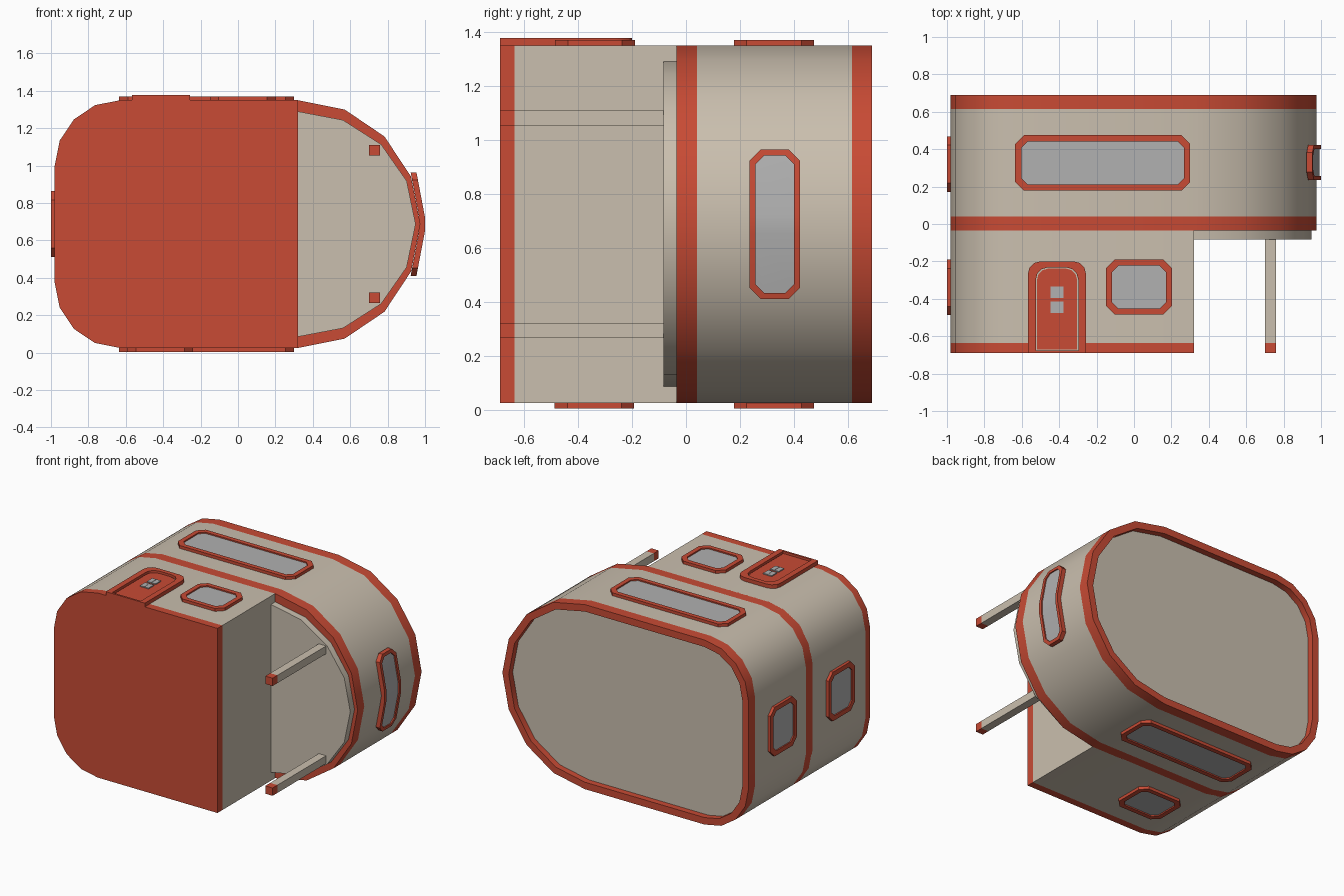
import bpy, bmesh, math
from mathutils import Vector

if "Cube" in bpy.data.objects:
    bpy.data.objects.remove(bpy.data.objects["Cube"])

CZ = 0.6875          # height of the long axis of the floor plan


def material(name, rgb):
    m = bpy.data.materials.new(name)
    m.diffuse_color = (*rgb, 1)
    m.use_nodes = True
    m.node_tree.nodes["Principled BSDF"].inputs["Base Color"].default_value = m.diffuse_color
    return m


MATS = [material("red trim", (0.58, 0.07, 0.035)),
        material("beige wall", (0.59, 0.52, 0.425)),
        material("grey glass", (0.44, 0.44, 0.44))]
RED, BEIGE, GLASS = range(3)


def loft(name, loops, bands, caps, cuts=(), warp=None):
    """Skin equal-length loops; one material per band, plus start and end caps."""
    bm = bmesh.new()
    rings = [[bm.verts.new(p) for p in loop] for loop in loops]
    n = len(rings[0])
    for a, b, mat in zip(rings, rings[1:], bands):
        for i in range(n):
            j = (i + 1) % n
            bm.faces.new((a[i], a[j], b[j], b[i])).material_index = mat
    for ring, mat in zip((rings[0], rings[-1]), caps):
        bm.faces.new(ring).material_index = mat
    for z in cuts:
        bmesh.ops.bisect_plane(bm, geom=bm.verts[:] + bm.edges[:] + bm.faces[:],
                               plane_co=(0, 0, z), plane_no=(0, 0, 1))
    if warp:
        for v in bm.verts:
            v.co = warp(v.co)
    bmesh.ops.recalc_face_normals(bm, faces=bm.faces[:])
    me = bpy.data.meshes.new(name)
    bm.to_mesh(me)
    bm.free()
    for m in MATS:
        me.materials.append(m)
    ob = bpy.data.objects.new(name, me)
    bpy.context.collection.objects.link(ob)
    bpy.ops.object.select_all(action='DESELECT')
    ob.select_set(True)
    bpy.context.view_layer.objects.active = ob
    bpy.ops.object.shade_smooth_by_angle(angle=math.radians(30))
    return ob


def arc(cx, cz, rx, rz, a0, a1, n):
    return [(cx + rx * math.cos(math.radians(a0 + (a1 - a0) * i / n)),
             cz + rz * math.sin(math.radians(a0 + (a1 - a0) * i / n)))
            for i in range(n + 1)]


def left_corners(d):
    return (arc(-0.63, CZ + 0.3125, 0.35 - d, 0.35 - d, 90, 180, 4) +
            arc(-0.63, CZ - 0.3125, 0.35 - d, 0.35 - d, 180, 270, 4))


def round_end(dx, dz):
    return arc(0.32, CZ, 0.655 - dx, 0.6625 - dz, -90, 90, 8)


def at_y(profile, y):
    return [(x, y, z) for x, z in profile]


# Upper storey with trim bands and a recessed roof
full = round_end(0, 0) + left_corners(0)
inner = round_end(0.05, 0.05) + left_corners(0.05)
loft("upper_storey",
     [at_y(full, y) for y in (-0.035, 0.04, 0.615, 0.69)] +
     [at_y(inner, 0.69), at_y(inner, 0.645)],
     [RED, BEIGE, RED, RED, RED], (RED, BEIGE))

# Lower storey, cut straight at the porch
lower = [(0.32, CZ - 0.6625), (0.32, CZ + 0.6625)] + left_corners(0)
loft("lower_storey", [at_y(lower, y) for y in (-0.69, -0.635, -0.03)],
     [RED, BEIGE], (RED, BEIGE))

# Porch ceiling under the overhang
soffit = round_end(0.025, 0.06)
soffit = [(0.31, soffit[0][1])] + soffit + [(0.31, soffit[-1][1])]
loft("porch_ceiling", [at_y(soffit, -0.083), at_y(soffit, -0.03)],
     [BEIGE], (BEIGE, BEIGE))

# Porch pillars with red feet
for side in (-1, 1):
    z = CZ + side * 0.394
    sq = [(0.70, z - 0.028), (0.758, z - 0.028), (0.758, z + 0.028), (0.70, z + 0.028)]
    loft("porch_pillar", [at_y(sq, y) for y in (-0.69, -0.635, -0.07)],
         [RED, BEIGE], (RED, BEIGE))


def octagon(u0, u1, v0, v1, c):
    return [(u0 + c, v0), (u1 - c, v0), (u1, v0 + c), (u1, v1 - c),
            (u1 - c, v1), (u0 + c, v1), (u0, v1 - c), (u0, v0 + c)]


def window(name, u0, u1, v0, v1, place, frame=0.033, c=0.047, **kw):
    """Framed pane; place maps (u, v, height above wall) to space."""
    out = octagon(u0, u1, v0, v1, c)
    inn = octagon(u0 + frame, u1 - frame, v0 + frame, v1 - frame, c - frame * 0.4)
    steps = ((out, -0.01), (out, 0.021), (inn, 0.021), (inn, 0.012))
    loft(name, [[place(u, v, w) for u, v in lp] for lp, w in steps],
         [RED] * 3, (RED, GLASS), **kw)


def entrance_side(u, v, w):
    return (u, v, CZ + 0.6625 + w)


def rear_side(u, v, w):
    return (u, v, CZ - 0.6625 - w)


def left_side(u, v, w):
    return (-0.98 - w, v, u)


# Windows on the flat walls
for place in (entrance_side, rear_side):
    window("long_window", -0.635, 0.30, 0.178, 0.475, place)
window("entrance_window", -0.15, 0.203, -0.485, -0.19, entrance_side)
window("rear_window", -0.593, -0.24, -0.487, -0.192, rear_side)
for v0 in (0.172, -0.487):
    window("left_window", CZ - 0.176, CZ + 0.176, v0, v0 + 0.297, left_side)


# Curved window on the rounded end
def bend(co):
    d = max(abs(co.z - CZ) - 0.035, 0)
    return Vector((co.x - d * 0.19, co.y, co.z))


window("round_end_window", CZ - 0.277, CZ + 0.277, 0.235, 0.423,
       lambda u, v, w: (0.979 + w, v, u), frame=0.022, c=0.042,
       cuts=(CZ - 0.035, CZ + 0.035), warp=bend)


# Arched door
def arch(x0, x1, y0, y1, r):
    return ([(x0, y0), (x1, y0)] + arc(x1 - r, y1 - r, r, r, 0, 90, 3) +
            arc(x0 + r, y1 - r, r, r, 90, 180, 3))


def at_z(profile, z):
    return [(x, y, z) for x, y in profile]


outer = arch(-0.567, -0.257, -0.69, -0.2, 0.065)
hole = arch(-0.525, -0.298, -0.676, -0.232, 0.065)
panel = arch(-0.519, -0.304, -0.670, -0.238, 0.062)
loft("door_frame", [at_z(outer, 1.34), at_z(outer, 1.377), at_z(hole, 1.377), at_z(hole, 1.358)],
     [RED] * 3, (RED, BEIGE))
loft("door_panel", [at_z(panel, 1.35), at_z(panel, 1.364)], [RED], (RED, RED))

# Four small door panes
for x in (-0.446, -0.411):
    for y in (-0.475, -0.395):
        q = [(x, y), (x + 0.033, y), (x + 0.033, y + 0.06), (x, y + 0.06)]
        loft("door_pane", [at_z(q, 1.362), at_z(q, 1.371)], [GLASS], (GLASS, GLASS))
